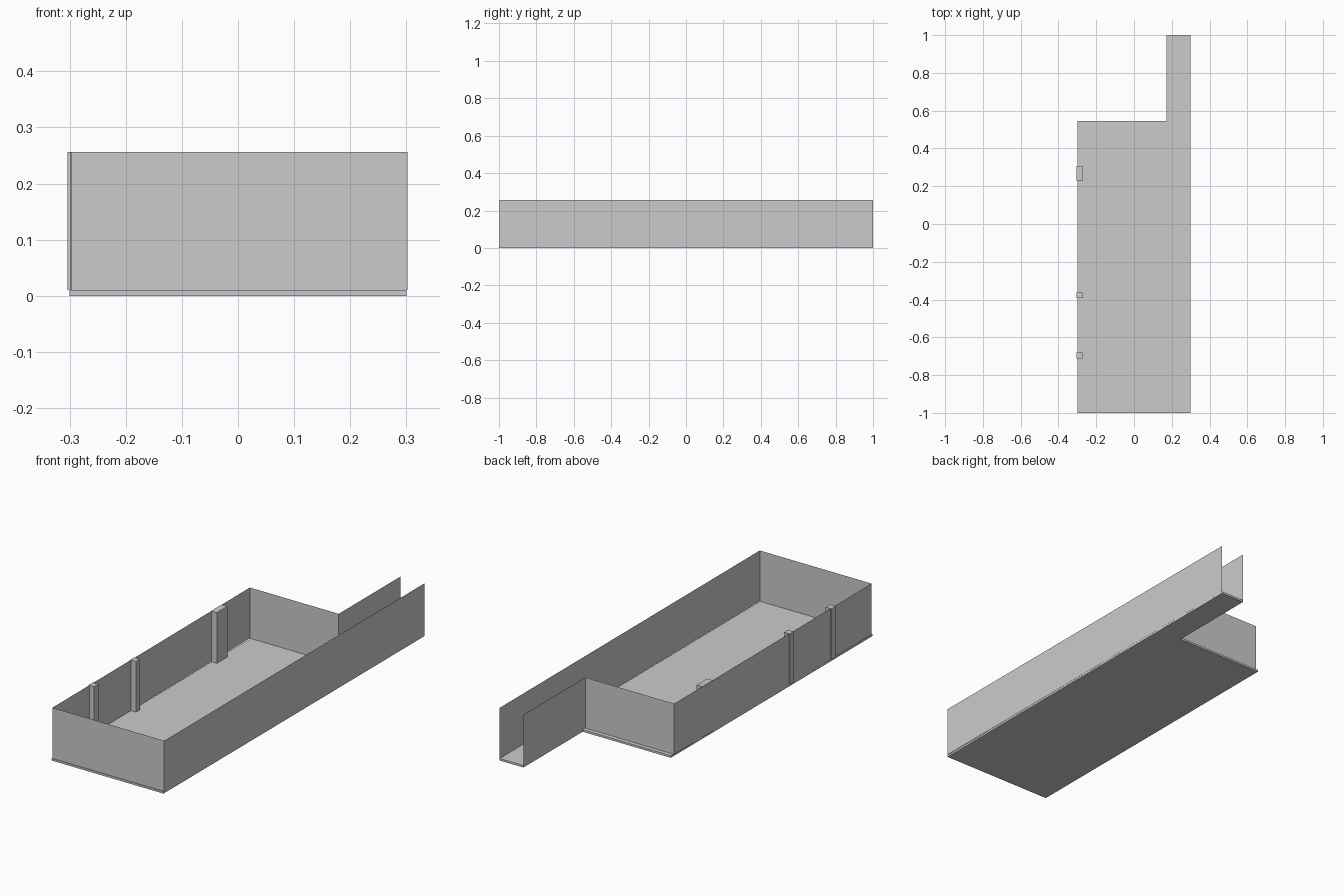
import bpy, bmesh

if "Cube" in bpy.data.objects:
    bpy.data.objects.remove(bpy.data.objects["Cube"])

FLOOR, TOP = 0.01, 0.256


def make_object(name, bm):
    mesh = bpy.data.meshes.new(name)
    bm.to_mesh(mesh)
    bm.free()
    obj = bpy.data.objects.new(name, mesh)
    bpy.context.collection.objects.link(obj)
    return obj


def prism(name, outline, z0, z1):
    """Solid extruded from a counter-clockwise plan outline."""
    bm = bmesh.new()
    face = bm.faces.new([bm.verts.new((x, y, z0)) for x, y in outline])
    ext = bmesh.ops.extrude_face_region(bm, geom=[face], use_keep_orig=True)
    verts = [g for g in ext["geom"] if isinstance(g, bmesh.types.BMVert)]
    bmesh.ops.translate(bm, vec=(0, 0, z1 - z0), verts=verts)
    bmesh.ops.recalc_face_normals(bm, faces=bm.faces)
    return make_object(name, bm)


def wall_sheet(name, path, z0, z1):
    """Thin upright sheet following a plan path."""
    bm = bmesh.new()
    low = [bm.verts.new((x, y, z0)) for x, y in path]
    high = [bm.verts.new((x, y, z1)) for x, y in path]
    for i in range(len(path) - 1):
        bm.faces.new((low[i], low[i + 1], high[i + 1], high[i]))
    return make_object(name, bm)


# L-shaped floor slab: main room plus narrow corridor
prism("floor_slab", [(-0.3, -1), (0.3, -1), (0.3, 1), (0.173, 1),
                     (0.173, 0.545), (-0.3, 0.545)], 0, FLOOR)

# One continuous wall, open only at the corridor's far end
wall_sheet("perimeter_wall", [(0.173, 1), (0.173, 0.525), (-0.304, 0.525),
                              (-0.298, -0.997), (0.302, -0.997), (0.3, 1)],
           FLOOR, TOP)

# Columns set into the left wall
for i, (y0, y1) in enumerate([(0.228, 0.308), (-0.392, -0.362), (-0.713, -0.681)]):
    x0, x1 = (-0.304, -0.273)
    prism(f"wall_column_{i + 1}", [(x0, y0), (x1, y0), (x1, y1), (x0, y1)],
          FLOOR, TOP)
